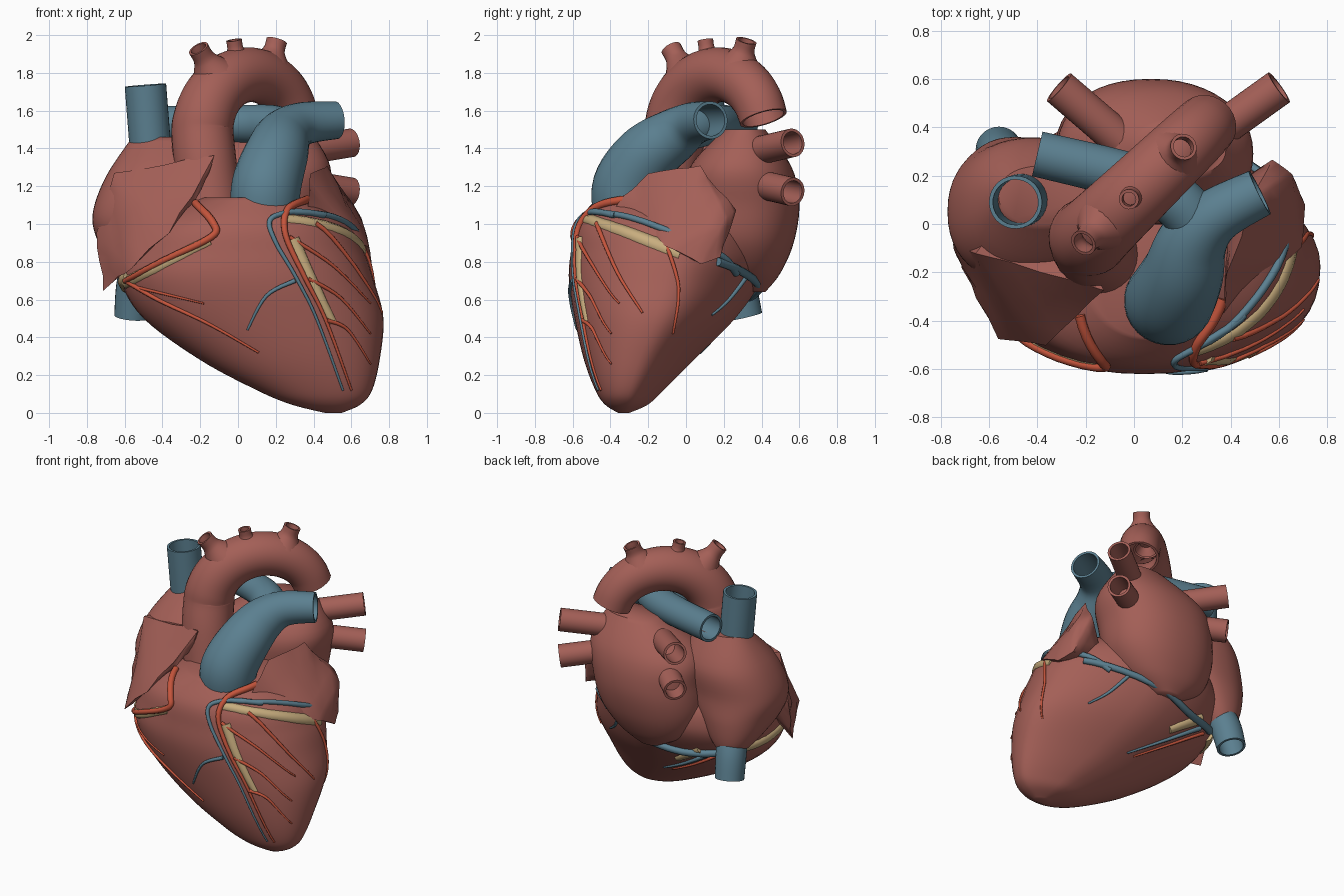
import bpy, bmesh, math
from mathutils import Vector, noise
from mathutils.bvhtree import BVHTree

cube = bpy.data.objects.get("Cube")
if cube:
    bpy.data.objects.remove(cube, do_unlink=True)


def material(name, red, green, blue):
    mat = bpy.data.materials.new(name)
    mat.use_nodes = True
    mat.diffuse_color = (red, green, blue, 1)
    mat.node_tree.nodes["Principled BSDF"].inputs["Base Color"].default_value = mat.diffuse_color
    return mat


MUSCLE = material("muscle", .37, .115, .095)
BLUE = material("vein_blue", .105, .215, .28)
RED = material("artery_red", .56, .09, .045)
FAT = material("fat_yellow", .58, .42, .21)


def finish(name, bm, mat, angle=50):
    bmesh.ops.recalc_face_normals(bm, faces=bm.faces)
    mesh = bpy.data.meshes.new(name)
    bm.to_mesh(mesh)
    bm.free()
    mesh.materials.append(mat)
    ob = bpy.data.objects.new(name, mesh)
    bpy.context.collection.objects.link(ob)
    bpy.ops.object.select_all(action="DESELECT")
    ob.select_set(True)
    bpy.context.view_layer.objects.active = ob
    bpy.ops.object.shade_smooth_by_angle(angle=math.radians(angle))


def spline(rows, steps=6):
    """Smooth interpolation of equal-length tuples."""
    out = []
    last = len(rows) - 1
    for i in range(last):
        before, start, end, after = rows[max(i - 1, 0)], rows[i], rows[i + 1], rows[min(i + 2, last)]
        for step in range(steps):
            t = step / steps
            out.append(tuple(
                q + t / 2 * (r - p + t * (2 * p - 5 * q + 4 * r - s + t * (3 * (q - r) + s - p)))
                for p, q, r, s in zip(before, start, end, after)))
    return out + [rows[-1]]


def skin(rings, caps):
    bm = bmesh.new()
    loops = [[bm.verts.new(point) for point in ring] for ring in rings]
    for lower, upper in zip(loops, loops[1:]):
        for i in range(len(lower)):
            bm.faces.new((lower[i - 1], lower[i], upper[i], upper[i - 1]))
    if caps:
        bm.faces.new(loops[0])
        bm.faces.new(loops[-1])
    bmesh.ops.recalc_face_normals(bm, faces=bm.faces)
    return bm


def body(rows, slant=0, sides=48):
    """Loft of rounded sections given as z, x min, x max, y min, y max; slant trims the back left."""
    rings = []
    for z, left, right, front, back in spline(rows):
        ring = []
        for i in range(sides):
            angle = math.tau * i / sides
            c, s = (math.copysign(abs(f) ** .9, f) for f in (math.cos(angle), math.sin(angle)))
            if s > 0:
                s *= 1 - slant * max(c, 0)
            ring.append(((left + right + (right - left) * c) / 2, (front + back + (back - front) * s) / 2, z))
        rings.append(ring)
    return skin(rings, True)


def sweep(path, sides):
    """Circular rings along a list of x, y, z, radius."""
    points = [Vector(row[:3]) for row in path]
    u, rings = Vector((.3, .8, .5)), []
    for i, point in enumerate(points):
        tangent = (points[min(i + 1, len(points) - 1)] - points[max(i - 1, 0)]).normalized()
        u = (u - tangent * u.dot(tangent)).normalized()
        v = tangent.cross(u)
        angles = [math.tau * k / sides for k in range(sides)]
        rings.append([point + path[i][3] * (u * math.cos(a) + v * math.sin(a)) for a in angles])
    return rings


def pipe(name, mat, rows, wall=.016, sides=28):
    """Open vessel with an outer and an inner wall."""
    path = spline(rows)
    inner = [(*row[:3], row[3] - wall) for row in path]
    finish(name, skin(sweep(path, sides) + sweep(inner, sides)[::-1], False), mat)


# Ventricles
ventricles = body([
    (0, .46, .55, -.36, -.3), (.045, .28, .65, -.43, -.2), (.12, .1, .71, -.48, -.12),
    (.28, -.2, .75, -.54, .04), (.5, -.5, .77, -.59, .26), (.7, -.62, .72, -.62, .4),
    (.85, -.6, .67, -.61, .45), (1, -.5, .58, -.58, .4), (1.14, -.2, .36, -.47, .2)], .35)
SURFACE = BVHTree.FromBMesh(ventricles)
finish("ventricles", ventricles, MUSCLE)

# Atria
finish("left_atrium", body([
    (.64, -.06, .1, .3, .42), (.74, -.24, .28, .12, .5), (.9, -.32, .41, .02, .57),
    (1.1, -.32, .46, 0, .6), (1.3, -.28, .49, .02, .56), (1.5, .02, .38, .2, .42)]), MUSCLE)
finish("right_atrium", body([
    (.66, -.59, -.46, .15, .32), (.76, -.67, -.36, 0, .35), (.9, -.74, -.24, -.2, .36),
    (1.05, -.77, -.12, -.25, .35), (1.25, -.7, -.1, -.2, .35), (1.46, -.56, -.2, 0, .24)]), MUSCLE)


# Auricles, wrinkled flaps in front of the atria
def flap(name, points):
    bm = bmesh.new()
    for point in points:
        bm.verts.new(point)
    bmesh.ops.convex_hull(bm, input=bm.verts)
    loose = [vert for vert in bm.verts if not vert.link_faces]
    bmesh.ops.delete(bm, geom=loose, context="VERTS")
    bmesh.ops.subdivide_edges(bm, edges=bm.edges, cuts=3, use_grid_fill=True)
    for vert in bm.verts:
        vert.co += noise.noise_vector(vert.co * 7) * .018
    finish(name, bm, MUSCLE)


flap("right_auricle", [
    (-.12, -.27, 1.36), (-.19, -.33, 1.18), (-.37, -.5, .95), (-.56, -.47, .77), (-.71, -.18, .65),
    (-.75, -.08, .95), (-.65, -.12, 1.27), (-.5, .1, 1.25), (-.2, -.05, 1.25)])
flap("left_auricle", [
    (.36, -.4, 1.04), (.37, -.32, 1.15), (.39, -.2, 1.27), (.47, .08, 1.31), (.57, .26, 1.07),
    (.65, .2, 1.04), (.67, .19, .82), (.7, .08, .79), (.69, -.1, .88), (.4, .15, .9)])

# Aorta: a rising pipe, a half-ellipse arch and flared branches along its crown
ARCH_CENTRE = Vector((.06, .18, 1.48))


def arch(degrees, outward=0):
    a = math.radians(degrees)
    along = -(.34 + outward) * math.cos(a)
    return ARCH_CENTRE + Vector((along * .73, along * .7, (.31 + outward) * math.sin(a)))


pipe("aorta", MUSCLE, [(-.13, -.14, 1, .16), (-.17, -.1, 1.3, .165)]
     + [(*arch(a), .165 - a / 4500) for a in range(0, 166, 15)])
for name, degrees, length, radius in [
        ("front", 52, .26, .056), ("middle", 78, .195, .042), ("rear", 111, .215, .056)]:
    pipe("aorta_branch_" + name, MUSCLE, [
        (*arch(degrees, length * part), radius * flare)
        for part, flare in [(.4, 2), (.65, 1.25), (.8, 1), (1, 1)]], .013, 20)

# Pulmonary artery: the trunk bends into the left branch, the right one crosses behind the aorta
pipe("pulmonary_trunk", BLUE, [
    (.14, -.31, 1.05, .18), (.15, -.31, 1.2, .185), (.2, -.21, 1.36, .17),
    (.245, -.07, 1.465, .145), (.34, .035, 1.53, .115), (.52, .13, 1.55, .1)])
pipe("right_pulmonary_artery", BLUE, [
    (.27, -.02, 1.49, .11), (.18, .09, 1.52, .11), (0, .19, 1.53, .1), (-.4, .29, 1.53, .095)])

# Venae cavae
pipe("superior_vena_cava", BLUE, [(-.46, .1, 1.35, .11), (-.49, .09, 1.735, .11)])
pipe("inferior_vena_cava", BLUE, [(-.51, .2, .83, .1), (-.545, .27, .67, .1), (-.56, .31, .51, .095)])

# Pulmonary veins, an upper and a lower one on each side
for side, root, tip in [("left", .3, .6), ("right", -.06, -.31)]:
    for level, low, high in [("upper", 1.38, 1.43), ("lower", 1.22, 1.17)]:
        pipe(f"pulmonary_vein_{side}_{level}", MUSCLE, [(root, .35, low, .076), (tip, .565, high, .076)])

# Coronary vessels and fat, laid on the ventricle surface
CASTS = {"front": lambda a, b: (Vector((a, -3, b)), Vector((0, 1, 0))),
         "left": lambda a, b: (Vector((3, a, b)), Vector((-1, 0, 0))),
         "right": lambda a, b: (Vector((-3, a, b)), Vector((1, 0, 0))),
         "back": lambda a, b: (Vector((a, 3, b)), Vector((0, -1, 0)))}


def surface_line(name, mat, face, start, end, points, lift=.5):
    """Tapered strand through points cast onto the surface from one face."""
    line = spline(points)
    path = []
    for i, point in enumerate(line):
        origin, ray = CASTS[face](*point)
        hit, normal = SURFACE.ray_cast(origin, ray)[:2]
        if hit is None:
            hit, normal = SURFACE.find_nearest(origin + ray * 2.6)[:2]
        radius = start + (end - start) * i / (len(line) - 1)
        path.append((*(hit + normal * radius * lift), radius))
    finish(name, skin(sweep(path, 8), True), mat)


def shifted(points, across, up=0):
    return [(a + across, b + up) for a, b in points]


# Left front: artery, vein beside it, fat under it and diagonal twigs
descending = [(.36, 1.12), (.26, 1.07), (.25, .94), (.35, .72), (.46, .5), (.6, .12)]
great_vein = [(.45, 1.04), (.3, 1.06), (.17, 1.02), (.2, .9)] + shifted(descending[3:], -.045)
surface_line("descending_artery", RED, "front", .023, .006, descending)
surface_line("great_cardiac_vein", BLUE, "front", .018, .006, great_vein)
surface_line("fat_descending", FAT, "front", .045, .025, shifted(descending[2:5], .045, -.02), -.55)
surface_line("front_vein_branch", BLUE, "front", .013, .006, [(.3, .7), (.15, .62), (.05, .44)])
for i in range(3):
    surface_line(f"diagonal_artery_{i}", RED, "front", .012, .005, [
        (.27 + .1 * i, .93 - .22 * i), (.5 + .04 * i, .78 - .17 * i), (.7, .58 - .16 * i)])

# Right front: artery in the groove, fat and marginal branches
groove = [(-.22, 1.1), (-.13, 1), (-.14, .93), (-.4, .8), (-.59, .7)]
surface_line("right_coronary_artery", RED, "front", .022, .016, groove)
surface_line("fat_right_groove", FAT, "front", .035, .04, shifted(groove[2:], -.01, -.015), -.6)
surface_line("fat_right_side", FAT, "right", .04, .045, [(-.3, .72), (-.05, .67), (.15, .64)], -.5)
surface_line("right_marginal_artery", RED, "front", .013, .006, [(-.59, .7), (-.42, .6), (-.15, .47), (.11, .32)])
surface_line("right_marginal_twig", RED, "front", .009, .005, [(-.55, .67), (-.18, .58)])

# Left side: groove vein under the auricle, fat below it and two descending arteries
circumflex = [(-.5, 1.06), (-.3, 1.03), (-.05, .94), (.18, .83), (.26, .74)]
surface_line("circumflex_vein", BLUE, "left", .016, .02, circumflex)
surface_line("fat_left_groove", FAT, "left", .035, .05, [(-.53, 1.03), (-.35, .97), (-.17, .9), (-.03, .85)], -.6)
surface_line("left_artery_front", RED, "left", .013, .006, [(-.47, 1), (-.36, .74), (-.23, .53)])
surface_line("left_artery_rear", RED, "left", .012, .006, [(-.1, .88), (-.04, .66), (-.07, .42)])

# Back: collecting vein, its branches, an artery and fat
rear = [(-.34, .6), (-.12, .46), (.12, .32)]
surface_line("coronary_sinus", BLUE, "back", .022, .026, [(.56, .8), (.1, .68), (-.2, .62), (-.45, .64)])
surface_line("rear_vein_upper", BLUE, "back", .013, .006, [(.3, .73), (.4, .6), (.5, .52)])
surface_line("rear_vein_lower", BLUE, "back", .016, .006, rear)
surface_line("rear_artery", RED, "back", .012, .006, shifted(rear, -.06))
surface_line("fat_rear_groove", FAT, "back", .045, .03, shifted(rear[:2], .02, .04), -.45)
